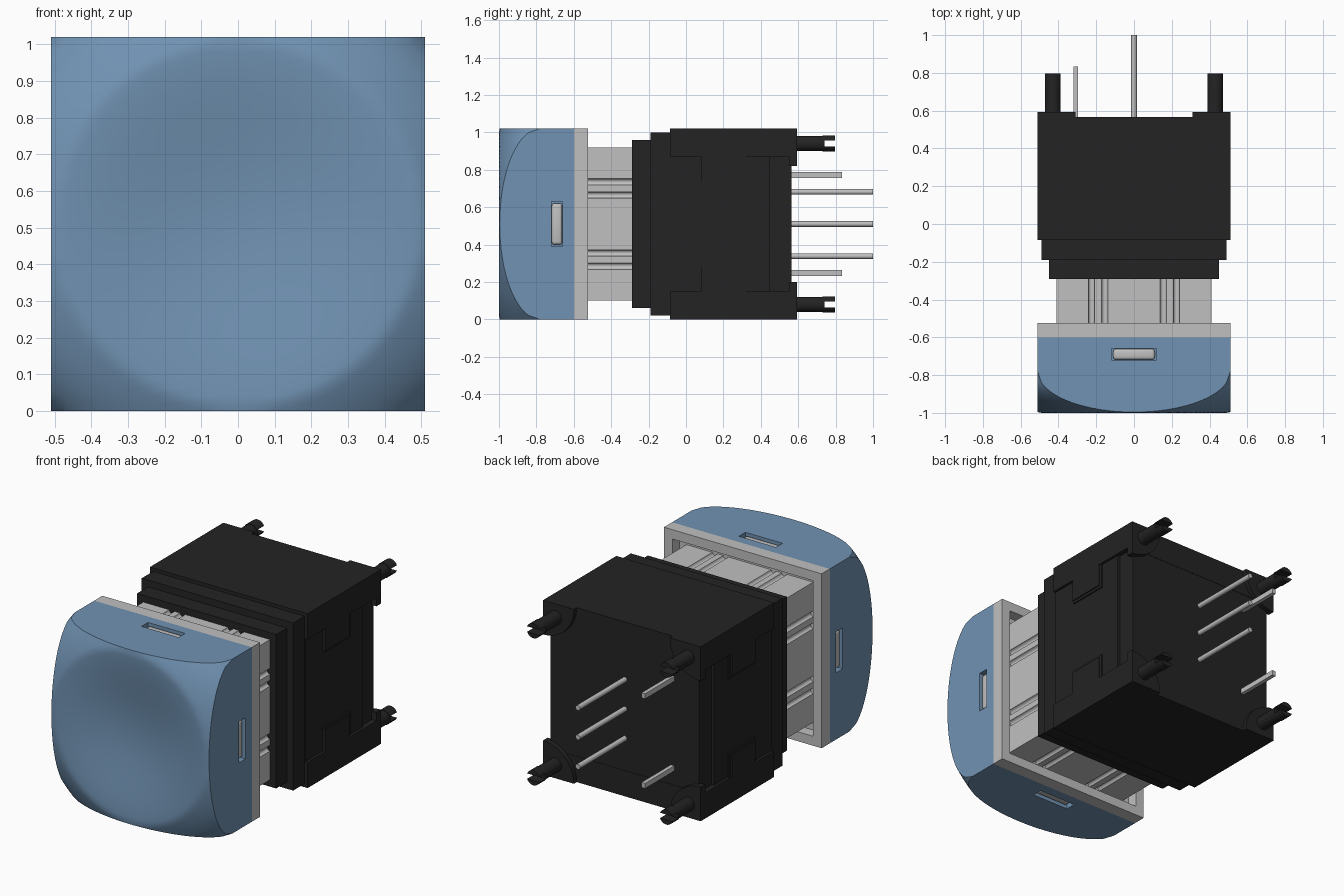
import bpy, bmesh, math
from mathutils import Matrix, Vector

if "Cube" in bpy.data.objects:
    bpy.data.objects.remove(bpy.data.objects["Cube"])

H = 0.51                      # half width of the switch, also its axis height


def material(name, rgb):
    m = bpy.data.materials.new(name)
    m.use_nodes = True
    m.diffuse_color = (*rgb, 1)
    m.node_tree.nodes["Principled BSDF"].inputs["Base Color"].default_value = (*rgb, 1)
    return m


BLUE = material("cap blue", (0.165, 0.29, 0.45))
GREY = material("light grey", (0.53, 0.53, 0.53))
BLACK = material("housing black", (0.017, 0.017, 0.017))


def finish(name, bm, mat, smooth=False):
    bmesh.ops.recalc_face_normals(bm, faces=bm.faces)
    mesh = bpy.data.meshes.new(name)
    bm.to_mesh(mesh)
    bm.free()
    mesh.materials.append(mat)
    ob = bpy.data.objects.new(name, mesh)
    bpy.context.collection.objects.link(ob)
    if smooth:
        smooth_shade(ob)
    return ob


def activate(ob):
    bpy.ops.object.select_all(action="DESELECT")
    ob.select_set(True)
    bpy.context.view_layer.objects.active = ob


def smooth_shade(ob):
    activate(ob)
    bpy.ops.object.shade_smooth_by_angle(angle=math.radians(32))


def box(name, x, y, z, mat, bevel=0):
    """Box from (low, high) ranges, z measured from the axis."""
    bm = bmesh.new()
    bmesh.ops.create_cube(bm, size=1)
    for v in bm.verts:
        v.co = [r[0] if c < 0 else r[1] for r, c in zip((x, y, z), v.co)]
        v.co.z += H
    if bevel:
        bmesh.ops.bevel(bm, geom=bm.edges[:], offset=bevel, segments=3,
                        affect="EDGES", profile=0.5)
    return finish(name, bm, mat, bevel > 0)


def prism(name, pts, y0, y1, mat, smooth=False):
    """Extrude an x-z outline along y."""
    bm = bmesh.new()
    face = bm.faces.new([bm.verts.new((x, y0, z + H)) for x, z in pts])
    out = bmesh.ops.extrude_face_region(bm, geom=[face])["geom"]
    verts = [g for g in out if isinstance(g, bmesh.types.BMVert)]
    bmesh.ops.translate(bm, verts=verts, vec=(0, y1 - y0, 0))
    return finish(name, bm, mat, smooth)


def arc(cx, cz, r, a0, a1, n):
    return [(cx + r * math.cos(a0 + (a1 - a0) * i / n),
             cz + r * math.sin(a0 + (a1 - a0) * i / n)) for i in range(n + 1)]


def circle(cx, cz, r, n=20):
    return arc(cx, cz, r, 0, math.tau, n)[:-1]


def cut(ob, cutter):
    activate(ob)
    mod = ob.modifiers.new("cut", "BOOLEAN")
    mod.operation, mod.object, mod.solver = "DIFFERENCE", cutter, "EXACT"
    bpy.ops.object.modifier_apply(modifier=mod.name)
    bpy.data.objects.remove(cutter)


def spin(ob, k):
    """Quarter turns about the switch axis."""
    c = Vector((0, 0, H))
    ob.data.transform(Matrix.Translation(c) @ Matrix.Rotation(k * math.pi / 2, 4, "Y")
                      @ Matrix.Translation(-c))
    return ob


# Cap: dished front, falling away towards the corners, square sides
def cap_front(r):
    rim = 0.5
    if r > rim:
        t = (r - rim) * (r + rim) / (2 * H * H - rim * rim)
        return -0.78 - 0.22 * math.sqrt(max(0, 1 - t))
    d = min(1, r / rim)
    return -1 + 0.05 * (1 - d * d) ** 2


bm = bmesh.new()
bmesh.ops.create_grid(bm, x_segments=48, y_segments=48, size=H)
for v in bm.verts:
    x, z = v.co.x, v.co.y
    v.co = (x, cap_front(math.hypot(x, z)), z + H)
rim_edges = [e for e in bm.edges if e.is_boundary]
ext = bmesh.ops.extrude_edge_only(bm, edges=rim_edges)["geom"]
for g in ext:
    if isinstance(g, bmesh.types.BMVert):
        g.co.y = -0.6
bmesh.ops.contextual_create(bm, geom=[g for g in ext if isinstance(g, bmesh.types.BMEdge)])
cap = finish("cap", bm, BLUE)

# Slot with a latch tab on each side of the cap
for k in range(4):
    cut(cap, spin(box("slot_cutter", (-0.12, 0.12), (-0.72, -0.66), (0.47, 0.6), BLUE), k))
    spin(box("latch_tab", (-0.11, 0.11), (-0.718, -0.662), (0.44, 0.497), GREY, 0.014), k)
smooth_shade(cap)

# Frame behind the cap, open at the back
frame = box("cap_frame", (-H, H), (-0.6, -0.525), (-H, H), GREY)
cut(frame, box("frame_cutter", (-0.455, 0.455), (-0.59, -0.4), (-0.455, 0.455), GREY))

# Plunger with pairs of rounded grooves on every side
P = 0.41
side = [(-P, P)]
for gx in (-0.225, -0.155, 0.155, 0.225):
    side += arc(gx, P, 0.017, math.pi, math.tau, 6)
outline = []
for k in range(4):
    c, s = round(math.cos(k * math.pi / 2)), round(math.sin(k * math.pi / 2))
    outline += [(x * c + z * s, z * c - x * s) for x, z in side]
prism("plunger", outline, -0.595, -0.25, GREY, True)

# Stepped black housing
box("front_collar", (-0.45, 0.45), (-0.29, -0.15), (-0.45, 0.45), BLACK)
box("rear_collar", (-0.49, 0.49), (-0.19, -0.05), (-0.49, 0.49), BLACK)
box("housing", (-0.495, 0.495), (-0.085, 0.45), (-0.4, 0.4), BLACK)
box("housing_back", (-0.48, 0.48), (0.4, 0.565), (-0.4, 0.4), BLACK)

for s, word in ((1, "top"), (-1, "bottom")):
    def zr(a, b):
        return tuple(sorted((s * a, s * b)))

    box(word + "_flange", (-H, H), (-0.085, 0.567), zr(0.36, H), BLACK)
    for m, hand in ((1, "left"), (-1, "right")):
        tag = f"{word}_{hand}_"

        def xr(a, b):
            return tuple(sorted((m * a, m * b)))

        # Side tab with a smaller step on it
        box(tag + "tab", xr(0.45, 0.503), (0.08, 0.32), zr(0.215, 0.37), BLACK)
        box(tag + "tab_step", xr(0.45, H), (0.08, 0.305), zr(0.23, 0.37), BLACK)

        # Quarter-round foot at the back corner
        foot = [(m * H, s * H)] + [(m * (H - x), s * (H - z))
                                   for x, z in arc(0, 0, 0.2, 0, math.pi / 2, 14)]
        prism(tag + "foot", foot, 0.55, 0.593, BLACK, True)

        # Mounting post with a split tip
        px, pz = m * 0.43, s * 0.43
        prism(tag + "post", circle(px, pz, 0.04), 0.58, 0.74, BLACK, True)
        for h in (1, -1):
            half = [(x, pz + h * z) for x, z in arc(px, 0, 0.043, 0.38, math.pi - 0.38, 10)]
            prism(tag + "post_prong", half, 0.73, 0.797, BLACK, True)

# Round contact pins in the middle column
for pz in (-0.172, 0, 0.172):
    prism("contact_pin", circle(0, pz, 0.015, 12), 0.55, 1.0, GREY, True)

# Shorter flat pins beside them
for pz in (-0.262, 0.262):
    box("flat_pin", (-0.32, -0.297), (0.55, 0.835), (pz - 0.015, pz + 0.015), GREY)
